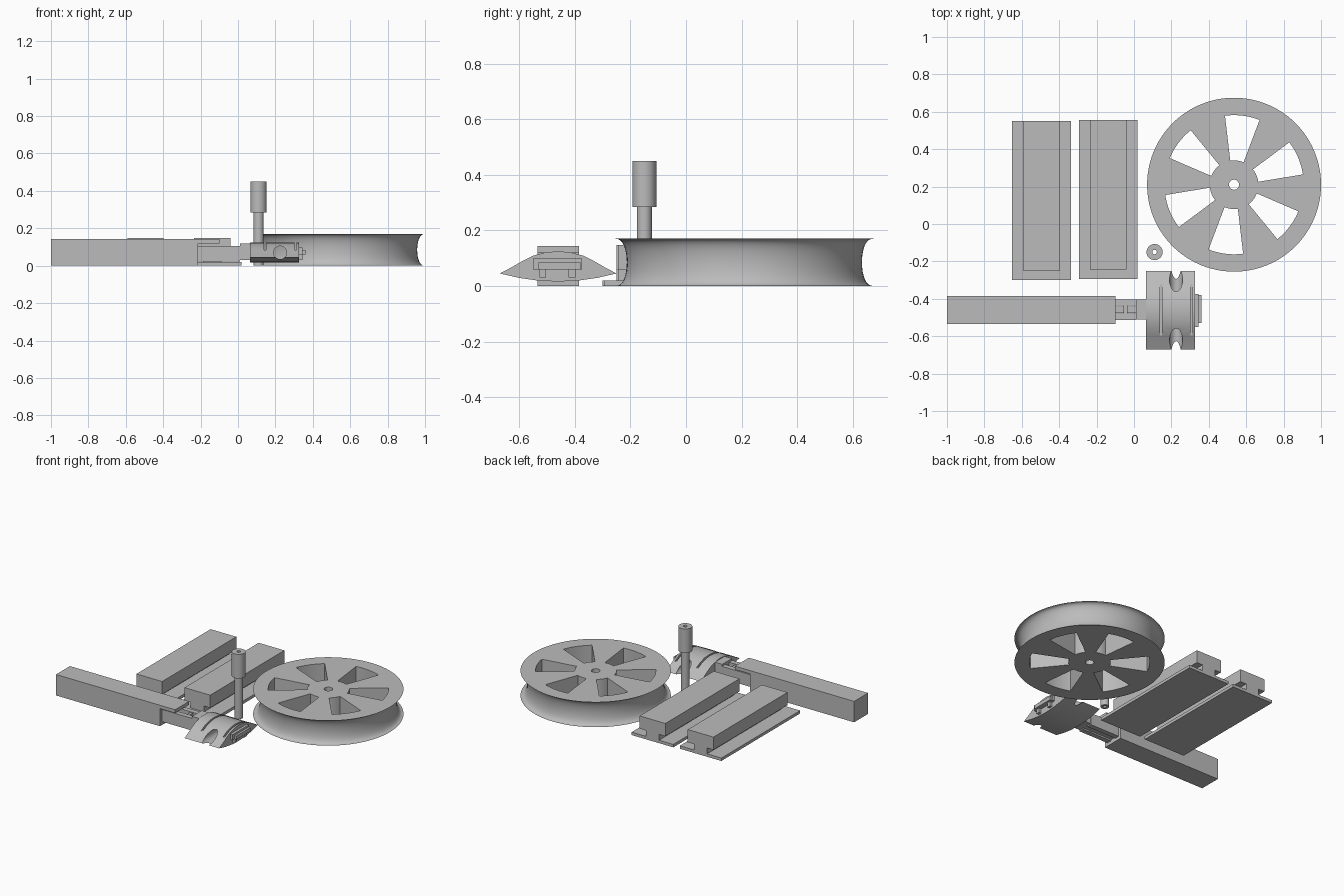
import bpy
import bmesh
from math import sin, cos, pi, radians
from mathutils import Matrix, Vector

if "Cube" in bpy.data.objects:
    bpy.data.objects.remove(bpy.data.objects["Cube"], do_unlink=True)

GREY = (0.5, 0.5, 0.5, 1)
grey = bpy.data.materials.new("plain_grey")
grey.use_nodes = True
grey.diffuse_color = GREY
grey.node_tree.nodes["Principled BSDF"].inputs["Base Color"].default_value = GREY


def finish(name, bm):
    bmesh.ops.recalc_face_normals(bm, faces=bm.faces)
    mesh = bpy.data.meshes.new(name)
    bm.to_mesh(mesh)
    bm.free()
    mesh.materials.append(grey)
    ob = bpy.data.objects.new(name, mesh)
    bpy.context.collection.objects.link(ob)
    return ob


def activate(ob):
    bpy.ops.object.select_all(action='DESELECT')
    ob.select_set(True)
    bpy.context.view_layer.objects.active = ob


def smooth(ob, angle=35):
    activate(ob)
    bpy.ops.object.shade_smooth_by_angle(angle=radians(angle))


def cut(ob, cutter):
    cutter.hide_render = True
    mod = ob.modifiers.new("cut", 'BOOLEAN')
    mod.operation = 'DIFFERENCE'
    mod.solver = 'EXACT'
    mod.object = cutter
    activate(ob)
    bpy.ops.object.modifier_apply(modifier=mod.name)
    bpy.data.objects.remove(cutter, do_unlink=True)


def box(name, xs, ys, zs):
    bm = bmesh.new()
    size = [r[1] - r[0] for r in (xs, ys, zs)]
    mid = [(r[0] + r[1]) / 2 for r in (xs, ys, zs)]
    bmesh.ops.create_cube(bm, size=1, matrix=Matrix.Translation(mid) @ Matrix.Diagonal((*size, 1)))
    return finish(name, bm)


def prism(name, outlines, push):
    """Extrude closed outlines along a vector."""
    bm = bmesh.new()
    for pts in outlines:
        face = bm.faces.new([bm.verts.new(p) for p in pts])
        new = bmesh.ops.extrude_face_region(bm, geom=[face], use_keep_orig=True)["geom"]
        bmesh.ops.translate(bm, vec=push, verts=[v for v in new if isinstance(v, bmesh.types.BMVert)])
    return finish(name, bm)


def lathe(name, profile, centre, steps=96):
    """Revolve a closed radius/height loop round a vertical axis."""
    bm = bmesh.new()
    vs = [bm.verts.new((r, 0, z)) for r, z in profile]
    es = [bm.edges.new((a, b)) for a, b in zip(vs, vs[1:] + vs[:1])]
    bmesh.ops.spin(bm, geom=vs + es, axis=(0, 0, 1), cent=(0, 0, 0), angle=2 * pi,
                   steps=steps, use_merge=True)
    bmesh.ops.remove_doubles(bm, verts=bm.verts, dist=1e-5)
    bmesh.ops.translate(bm, vec=centre, verts=bm.verts)
    return finish(name, bm)


# Grooved wheel with wedge windows and an axle hole
WX, WY, WR, WH = 0.535, 0.21, 0.465, 0.17
rim = [(WR - 0.042 * sin(pi * i / 16) ** 0.8, WH / 2 * (1 - cos(pi * i / 16))) for i in range(17)]
wheel = lathe("grooved_wheel", [(0.027, 0)] + rim + [(0.027, WH)], (WX, WY, 0))
wedges = []
for k in range(6):
    mid = radians(83 + 60 * k)
    arc = [(r, mid + s * radians(half) * j / 6)
           for r, half, s in ((0.372, 14.5, 1), (0.13, 16, -1)) for j in range(-6, 7)]
    wedges.append([(WX + r * cos(a), WY + r * sin(a), -0.1) for r, a in arc])
cut(wheel, prism("window_cutter", wedges, (0, 0, 0.4)))
smooth(wheel)

# Upright pin with a thick sleeve on top
pin = lathe("upright_pin", [(0.012, 0), (0.027, 0), (0.027, 0.285), (0.043, 0.285),
                            (0.043, 0.45), (0.012, 0.45)], (0.11, -0.15, 0), 40)
smooth(pin)

# Two rail blocks: wide foot, narrow web, thick head
for side, cx, back in (("outer", -0.495, 0.55), ("inner", -0.137, 0.557)):
    for part, half, front, zs in (("foot", 0.157, -0.85, (0, 0.02)),
                                  ("web", 0.05, -0.8, (0.02, 0.06)),
                                  ("head", 0.097, -0.8, (0.06, 0.147))):
        box(f"{side}_rail_{part}", (cx - half, cx + half), (back + front, back), zs)

# Long handle bar with a lip over the joint
box("handle_bar", (-1, -0.215), (-0.535, -0.385), (0, 0.143))
box("handle_lip", (-0.215, -0.1), (-0.535, -0.385), (0.12, 0.143))

# Forked neck between the bar and the head
for side, y in (("front", -0.495), ("back", -0.42)):
    box(f"{side}_neck_tine", (-0.215, 0.01), (y - 0.017, y + 0.017), (0.022, 0.105))
box("neck_rib", (-0.215, 0.01), (-0.475, -0.44), (0.03, 0.07))
box("neck_crosspiece", (-0.055, -0.035), (-0.48, -0.435), (0.03, 0.1))
box("neck_collar", (0.01, 0.07), (-0.51, -0.405), (0.03, 0.118))

# Lens-shaped head
HY = -0.46
top = [(-0.21, 0.045), (-0.17, 0.066), (-0.13, 0.089), (-0.09, 0.109), (-0.045, 0.121), (0, 0.125)]
under = [(0.14, 0.029), (0.07, 0.019), (0, 0.016), (-0.07, 0.019), (-0.14, 0.029)]
lens = top + [(-y, z) for y, z in reversed(top[:-1])] + under
head = prism("lens_head", [[(0.065, HY + y, z) for y, z in lens]], (0.262, 0, 0))

# Round channel through the head and two narrow slots in its top
ring = [(0.225 + 0.035 * cos(pi * i / 16), -0.8, 0.07 + 0.035 * sin(pi * i / 16)) for i in range(32)]
cut(head, prism("channel_cutter", [ring], (0, 0.7, 0)))
for x in (0.138, 0.302):
    cut(head, box("slot_cutter", (x, x + 0.012), (-0.6, -0.31), (0.085, 0.2)))
smooth(head, 20)

# Hooked catch on the free end of the head
box("catch_top", (0.32, 0.345), (-0.55, -0.375), (0.06, 0.098))
box("catch_nose", (0.345, 0.36), (-0.53, -0.38), (0.06, 0.085))
for side, y in (("front", -0.515), ("back", -0.41)):
    box(f"{side}_catch_leg", (0.32, 0.345), (y - 0.012, y + 0.012), (0.03, 0.06))
